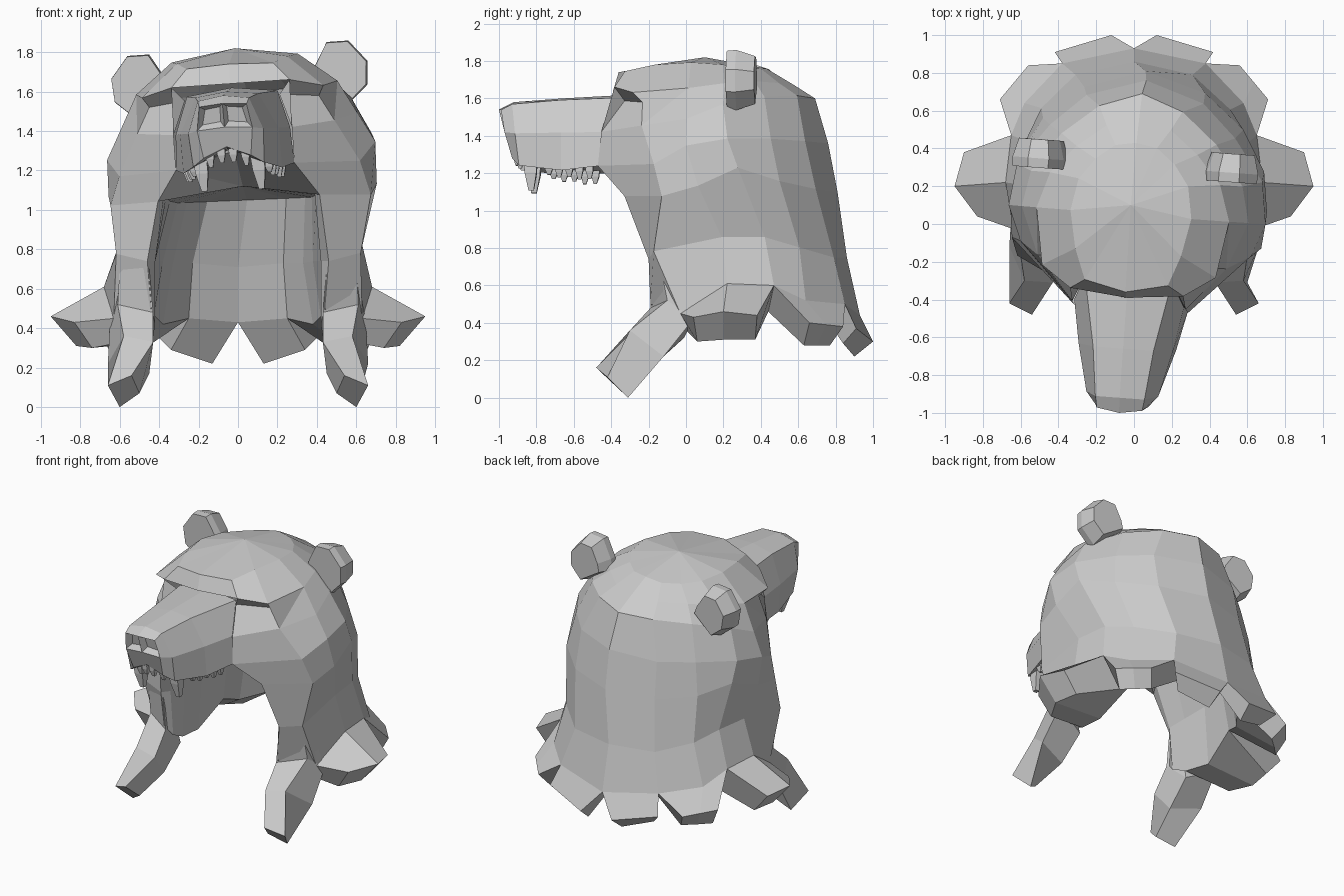
import bpy, bmesh, math
from mathutils import Vector

if "Cube" in bpy.data.objects:
    bpy.data.objects.remove(bpy.data.objects["Cube"])

fur = bpy.data.materials.new("grey")
fur.diffuse_color = (0.6, 0.6, 0.6, 1)
fur.use_nodes = True
fur.node_tree.nodes["Principled BSDF"].inputs["Base Color"].default_value = fur.diffuse_color


def tilt(p):
    """Turn and lean the head slightly, fading out toward the hem."""
    x, y, z = p
    f = max(0.0, min(1.0, (z - 0.75) / 0.5))
    return Vector((x + f * (0.02 + 0.075 * (y - 0.1) - 0.07 * (z - 1.3)),
                   y - f * 0.075 * x, z + f * 0.07 * x))


def add_face(bm, pts, s):
    """Add a face of the right half (s=1) or its mirror image (s=-1)."""
    vs = [bm.verts.new((x * s, y, z)) for x, y, z in pts]
    return bm.faces.new(vs if s > 0 else vs[::-1])


def finish(name, bm):
    bmesh.ops.remove_doubles(bm, verts=bm.verts, dist=0.0005)
    bmesh.ops.recalc_face_normals(bm, faces=bm.faces)
    for v in bm.verts:
        v.co = tilt(v.co)
    me = bpy.data.meshes.new(name)
    bm.to_mesh(me)
    bm.free()
    me.materials.append(fur)
    ob = bpy.data.objects.new(name, me)
    bpy.context.collection.objects.link(ob)
    return ob


def loft(bm, rings, s):
    """Closed rings joined end to end, capped at both ends."""
    for a, b in zip(rings, rings[1:]):
        n = len(a)
        for i in range(n):
            j = (i + 1) % n
            add_face(bm, [a[i], a[j], b[j], b[i]], s)
    add_face(bm, rings[0][::-1], s)
    add_face(bm, rings[-1], s)


# Hood outside: half rows running from the front edge to the middle of the back
hem = [(.44, -.19, .5), (.63, -.03, .45), (.68, .22, .61), (.65, .47, .6),
       (.58, .64, .52), (.38, .85, .5), (0, .93, .44)]
skirt = [(.46, -.2, .74), (.62, -.17, .78), (.61, .2, .85), (.58, .43, .85),
         (.5, .61, .8), (.31, .79, .75), (0, .86, .75)]
neck = [(.41, -.31, 1.06), (.66, -.1, 1.05), (.68, .1, 1.1), (.65, .32, 1.19),
        (.53, .53, 1.13), (.32, .71, 1.1), (0, .81, 1.1)]
jaw = [(.3, -.45, 1.22), (.61, -.13, 1.21), (.68, .05, 1.3), (.65, .27, 1.34),
       (.49, .49, 1.35), (.31, .66, 1.35), (0, .76, 1.36)]
cheek = [(.3, -.43, 1.4), (.5, -.2, 1.42), (.6, .05, 1.45), (.56, .24, 1.53),
         (.41, .45, 1.58), (.22, .61, 1.6), (0, .69, 1.6)]
brow = [(.3, -.36, 1.64), (.46, -.25, 1.6), (.51, .05, 1.62), (.45, .24, 1.65),
        (.32, .39, 1.67), (.17, .51, 1.67), (0, .58, 1.67)]
top = [(.22, -.31, 1.73), (.28, -.15, 1.76), (.32, .05, 1.77), (.29, .22, 1.76),
       (.21, .33, 1.75), (.11, .41, 1.75), (0, .43, 1.76)]
crown = (0, .1, 1.82)
brow_mid, top_mid = (0, -.39, 1.64), (0, -.36, 1.74)
lid = [(.24, -.31, 1.57), (.43, -.2, 1.55)]
rows = [hem, skirt, neck, jaw, cheek, brow, top]

# Hood inside: hem, middle and ceiling rows with the same columns
in_hem = [(.42, -.12, .42), (.43, 0, .36), (.45, .2, .33), (.42, .44, .46),
          (.38, .56, .42), (.25, .73, .45), (0, .83, .43)]
in_mid = [(.42, -.15, .74), (.42, 0, .74), (.42, .2, .74), (.38, .42, .74),
          (.33, .55, .73), (.23, .68, .73), (0, .74, .71)]
in_top = [(.38, -.25, 1.1), (.38, -.05, 1.08), (.37, .15, 1.06), (.34, .35, 1.05),
          (.3, .48, 1.05), (.2, .58, 1.05), (0, .62, 1.05)]
ceiling = (0, .1, 1.12)
palate_back = (0, -.42, 1.3)

# Flaps: hem columns, upper tip points, lower tip points
flaps = [
    ((1, 2, 3), [(.83, .04, .43), (.95, .2, .46), (.9, .38, .44)],
     [(.74, .06, .3), (.82, .2, .31), (.79, .37, .31)]),
    ((3, 4, 5), [(.71, .66, .4), (.635, .75, .39), (.56, .84, .38)],
     [(.65, .63, .28), (.58, .7, .28), (.5, .77, .28)]),
    ((5, 6), [(.42, .91, .37), (.12, 1.0, .3)], [(.34, .84, .29), (.13, .9, .22)])]

bm = bmesh.new()
for s in (1, -1):
    for r, (a, b) in enumerate(zip(rows, rows[1:])):
        for c in range(6):
            quad = [a[c], a[c + 1], b[c + 1], b[c]]
            if r == 4 and c == 0:        # eye socket under the brow
                add_face(bm, [a[0], a[1], lid[1], lid[0]], s)
                add_face(bm, [lid[0], lid[1], b[1], b[0]], s)
                add_face(bm, [a[0], lid[0], b[0]], s)
            elif r == 4 and c == 1:
                add_face(bm, [a[1], a[2], b[2]], s)
                add_face(bm, [a[1], b[2], b[1], lid[1]], s)
            else:
                add_face(bm, quad, s)
    # forehead and crown
    add_face(bm, [brow_mid, brow[0], top[0], top_mid], s)
    ring = [top_mid] + top
    for p, q in zip(ring, ring[1:]):
        add_face(bm, [p, q, crown], s)
    # inner walls
    for a, b in ((in_hem, in_mid), (in_mid, in_top)):
        for c in range(6):
            add_face(bm, [a[c + 1], a[c], b[c], b[c + 1]], s)
    # ceiling of the opening
    ring = [palate_back, jaw[0], neck[0]] + in_top
    for p, q in zip(ring, ring[1:]):
        add_face(bm, [q, p, ceiling], s)
    # front edge
    for a, b, ia, ib in ((hem, skirt, in_hem, in_mid), (skirt, neck, in_mid, in_top)):
        add_face(bm, [a[0], b[0], ib[0], ia[0]], s)
    add_face(bm, [hem[1], hem[0], in_hem[0], in_hem[1]], s)
    # flared hem flaps
    for cols, up, low in flaps:
        for k in range(len(cols) - 1):
            c, d = cols[k], cols[k + 1]
            add_face(bm, [up[k], up[k + 1], hem[d], hem[c]], s)
            add_face(bm, [low[k], low[k + 1], up[k + 1], up[k]], s)
            add_face(bm, [in_hem[c], in_hem[d], low[k + 1], low[k]], s)
        add_face(bm, [hem[cols[0]], in_hem[cols[0]], low[0], up[0]], s)
        add_face(bm, [hem[cols[-1]], up[-1], low[-1], in_hem[cols[-1]]], s)
finish("hood", bm)

# Front straps hanging down like forelegs
bm = bmesh.new()
for s in (1, -1):
    loft(bm, [
        [(.45, -.19, .7), (.6, -.14, .72), (.6, -.06, .72), (.47, -.1, .7)],
        [(.43, -.19, .48), (.61, -.1, .52), (.65, .04, .42), (.44, -.01, .32)],
        [(.43, -.31, .33), (.58, -.3, .36), (.66, -.12, .22), (.45, -.18, .17)],
        [(.54, -.48, .16), (.66, -.42, .11), (.6, -.31, 0), (.5, -.38, .07)]], s)
finish("front_straps", bm)

# Muzzle: half arches (palate middle, lip, side, top edge, top middle)
stations = [
    [palate_back, (.3, -.44, 1.22), (.29, -.42, 1.4), (.23, -.29, 1.59), (0, -.3, 1.62)],
    [(0, -.65, 1.31), (.25, -.65, 1.2), (.25, -.65, 1.4), (.16, -.66, 1.58), (0, -.66, 1.6)],
    [(0, -.86, 1.31), (.18, -.88, 1.23), (.19, -.9, 1.4), (.13, -.92, 1.56), (0, -.92, 1.58)],
    [(0, -.93, 1.32), (.12, -.92, 1.27), (.14, -.96, 1.41), (.12, -.98, 1.53), (0, -1.0, 1.54)]]
nose_mid = (0, -.97, 1.42)
bm = bmesh.new()
nostrils = []
for s in (1, -1):
    for a, b in zip(stations, stations[1:]):
        for i in range(4):
            add_face(bm, [a[i], a[i + 1], b[i + 1], b[i]], s)
    add_face(bm, stations[0][::-1], s)
    e = stations[-1]
    add_face(bm, [e[0], e[1], e[2], nose_mid], s)
    nostrils.append(add_face(bm, [nose_mid, e[2], e[3], e[4]], s))
bmesh.ops.remove_doubles(bm, verts=bm.verts, dist=0.0005)
bmesh.ops.recalc_face_normals(bm, faces=bm.faces)
bmesh.ops.inset_individual(bm, faces=nostrils, thickness=0.032, depth=-0.04)
finish("muzzle", bm)

# Ears: rounded profile, narrower at the back
profile = [(.36, 1.63), (.38, 1.7), (.45, 1.82), (.56, 1.82), (.65, 1.71), (.64, 1.59), (.54, 1.5)]
bm = bmesh.new()
for s in (1, -1):
    loft(bm, [[(.52 + (x - .52) * k, y, 1.66 + (z - 1.66) * k) for x, z in profile]
              for y, k in ((.26, .97), (.31, 1), (.41, .8))], s)
finish("ears", bm)

# Teeth: tapered four-sided pegs (x, y, top z, length, half width)
teeth = [(.145, -.82, 1.27, .17, .035), (.09, -.88, 1.3, .08, .022), (.03, -.9, 1.31, .07, .022)]
teeth += [(.19 + .012 * i, -.72 + .055 * i, 1.23, .05 + .008 * (i % 2) + .006 * i, .022)
          for i in range(5)]
bm = bmesh.new()
for s in (1, -1):
    for x, y, z, length, w in teeth:
        loft(bm, [[(x + dx * w * k, y + dy * w * k, z - length * t)
                   for dx, dy in ((-1, -1), (1, -1), (1, 1), (-1, 1))]
                  for t, k in ((0, 1), (.45, .9), (1, .4))], s)
finish("teeth", bm)
